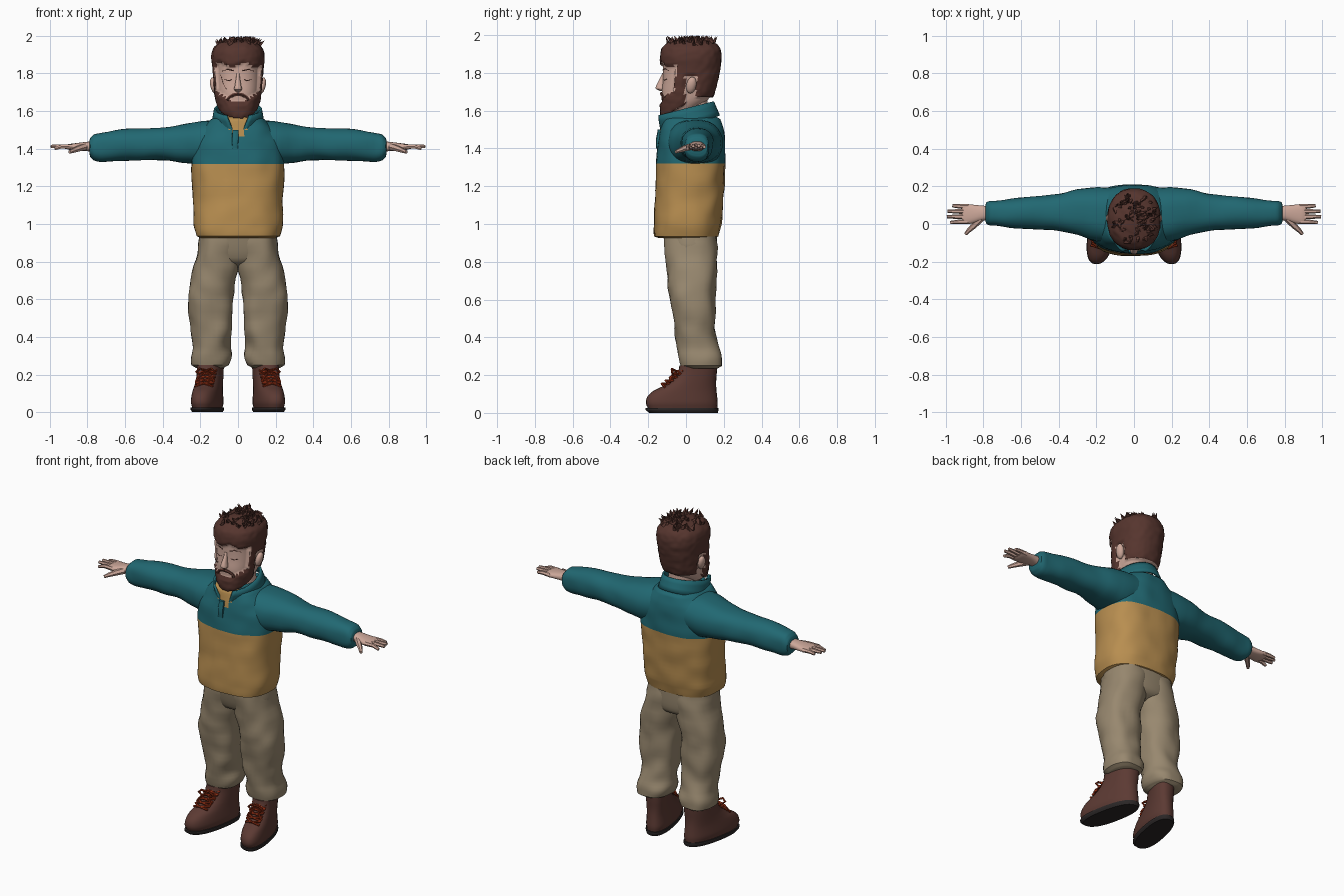
import bpy, bmesh, math, random
from mathutils import Vector, noise
from mathutils.bvhtree import BVHTree

if "Cube" in bpy.data.objects:
    bpy.data.objects.remove(bpy.data.objects["Cube"])

random.seed(4)


def material(name, r, g, b):
    m = bpy.data.materials.new(name)
    m.diffuse_color = [(c / 255 / 12.92 if c < 11 else ((c / 255 + .055) / 1.055) ** 2.4) for c in (r, g, b)] + [1]
    m.use_nodes = True
    m.node_tree.nodes["Principled BSDF"].inputs["Base Color"].default_value = m.diffuse_color
    return m


TEAL = material("teal cloth", 33, 104, 114)
OCHRE = material("ochre cloth", 184, 142, 80)
KHAKI = material("khaki cloth", 152, 136, 111)
SKIN = material("skin", 205, 168, 154)
HAIR = material("brown hair", 86, 53, 46)
LEATHER = material("boot leather", 92, 58, 51)
LACE = material("red lace", 142, 46, 20)
SOLE = material("dark sole", 42, 38, 38)


def finish(name, bm, mats, rule=None, angle=40):
    bmesh.ops.recalc_face_normals(bm, faces=bm.faces)
    me = bpy.data.meshes.new(name)
    if rule:
        for f in bm.faces:
            f.material_index = rule(f.calc_center_median())
    bm.to_mesh(me)
    bm.free()
    ob = bpy.data.objects.new(name, me)
    bpy.context.collection.objects.link(ob)
    for m in mats:
        me.materials.append(m)
    bpy.ops.object.select_all(action='DESELECT')
    ob.select_set(True)
    bpy.context.view_layer.objects.active = ob
    bpy.ops.object.shade_smooth_by_angle(angle=math.radians(angle))
    return ob


def spline(keys, steps):
    """Catmull-Rom through the key rings."""
    out = []
    for i in range(len(keys) - 1):
        p = [keys[max(i - 1, 0)], keys[i], keys[i + 1], keys[min(i + 2, len(keys) - 1)]]
        for k in range(steps):
            t = k / steps
            out.append([b + .5 * t * (c - a + t * (2 * a - 5 * b + 4 * c - d + t * (3 * (b - c) + d - a)))
                        for a, b, c, d in zip(*p)])
        # the ring position itself stays linear
            out[-1][0] = p[1][0] + t * (p[2][0] - p[1][0])
    return out + [list(keys[-1])]


def loft(keys, axis='z', n=32, steps=3, power=2.4, side=1, wrinkle=0, move=None):
    """Rings (t, u0, u1, v0, v1): t runs along the axis, u and v are the extents across it."""
    bm = bmesh.new()
    rows = []
    for t, u0, u1, v0, v1 in spline(keys, steps):
        row = []
        for i in range(n):
            a = 2 * math.pi * i / n
            c, s = math.cos(a), math.sin(a)
            u = (u0 + u1) / 2 + (u1 - u0) / 2 * math.copysign(abs(c) ** (2 / power), c)
            v = (v0 + v1) / 2 + (v1 - v0) / 2 * math.copysign(abs(s) ** (2 / power), s)
            co = Vector((u, v, t)) if axis == 'z' else Vector((t, u, v))
            if wrinkle:
                k = wrinkle * noise.noise(co * 11)
                co += Vector((c, s, 0) if axis == 'z' else (0, c, s)) * k
            if move:
                co = move(co)
            co.x *= side
            row.append(bm.verts.new(co))
        rows.append(row)
    for a, b in zip(rows, rows[1:]):
        for i in range(n):
            bm.faces.new((a[i], a[(i + 1) % n], b[(i + 1) % n], b[i]))
    bm.faces.new(rows[0])
    bm.faces.new(rows[-1])
    return bm


def tube(name, paths, radius, mat, taper=1.0):
    cu = bpy.data.curves.new(name, 'CURVE')
    cu.dimensions, cu.bevel_depth, cu.bevel_resolution, cu.use_fill_caps = '3D', radius, 1, True
    for pts in paths:
        sp = cu.splines.new('POLY')
        sp.points.add(len(pts) - 1)
        for i, (p, q) in enumerate(zip(sp.points, pts)):
            p.co = (*q, 1)
            p.radius = 1 + (taper - 1) * i / (len(pts) - 1)
    cu.materials.append(mat)
    ob = bpy.data.objects.new(name, cu)
    bpy.context.collection.objects.link(ob)
    bpy.ops.object.select_all(action='DESELECT')
    ob.select_set(True)
    bpy.context.view_layer.objects.active = ob
    bpy.ops.object.convert(target='MESH')
    bpy.ops.object.shade_smooth_by_angle(angle=math.radians(50))


# Jacket body: ochre below the chest seam, teal yoke, ochre lining in the open neck
body = loft([(.925, -.2, .2, -.14, .15), (.935, -.222, .222, -.168, .172), (1.0, -.236, .236, -.17, .186),
             (1.15, -.238, .238, -.163, .2), (1.32, -.248, .248, -.155, .208), (1.43, -.235, .235, -.148, .207),
             (1.5, -.2, .2, -.135, .2), (1.555, -.145, .145, -.125, .18), (1.575, -.115, .115, -.1, .15)],
            n=72, steps=6, power=2.6, wrinkle=.007)
finish("jacket_body", body, [OCHRE, TEAL],
       lambda c: 0 if c.z < 1.32 or (c.y < 0 and c.z > 1.46 and abs(c.x) < (c.z - 1.45) * .8) else 1)

# Stand-up collar, open and flared at the front
bm = bmesh.new()
rows = []
for j in range(4):
    t = j / 3
    gap = math.radians(6 + 24 * t)
    row = []
    for i in range(41):
        a = gap + (2 * math.pi - 2 * gap) * i / 40
        c, s = math.cos(a), math.sin(a)
        row.append(bm.verts.new(((.142 - .014 * t) * s, .025 - .035 * t - (.155 + .003 * t) * c,
                                 1.525 + .085 * t - (.05 - .01 * t) * c)))
    rows.append(row)
for a, b in zip(rows, rows[1:]):
    for i in range(40):
        bm.faces.new((a[i], a[i + 1], b[i + 1], b[i]))
collar = finish("collar", bm, [TEAL])
collar.modifiers.new("thickness", 'SOLIDIFY').thickness = .012

# Front placket
finish("placket", loft([(1.40, -.03, 0, -.158, -.13), (1.44, -.032, .002, -.16, -.13), (1.5, -.03, .004, -.15, -.12)],
                       n=12, power=5), [TEAL])

# Trousers seat
finish("trouser_seat", loft([(.765, -.05, .05, -.02, .09), (.80, -.16, .16, -.08, .15), (.86, -.212, .212, -.105, .164),
                             (.97, -.2, .2, -.125, .165)], n=40), [KHAKI])

# Head: skin, with hair and beard raised from the same surface
def is_hair(c):
    x = abs(c.x)
    if c.z > 1.845 + .012 * math.sin(c.x * 50):
        return True
    if c.y > .055:
        return c.z > 1.675
    if c.y > -.005:
        return c.z > 1.785
    if c.z < 1.575 + (c.y + .11) * .55:
        return False
    return c.y > -.06 + max(0, c.z - 1.72) * .1 or c.z < 1.645 or (x > .04 and c.z < 1.655 + (x - .04) * .7)


def hair_push(co):
    out = Vector((co.x, co.y - .02, (co.z - 1.83) * .5)).normalized()
    return co + out * (.014 + .004 * noise.noise(co * 40)) if is_hair(co) else co


HEAD = [(1.558, -.1, -.05), (1.572, -.12, -.01), (1.6, -.127, .05), (1.65, -.126, .11), (1.7, -.128, .14),
        (1.76, -.122, .155), (1.82, -.122, .168), (1.88, -.124, .174), (1.925, -.115, .168), (1.955, -.085, .14),
        (1.968, -.03, .09)]
WIDE = [.03, .055, .085, .105, .114, .119, .121, .128, .12, .09, .04]
head = loft([(z, -w, w, a, b) for (z, a, b), w in zip(HEAD, WIDE)], n=80, steps=5, power=2.3, move=hair_push)
bmesh.ops.recalc_face_normals(head, faces=head.faces)
skull = BVHTree.FromBMesh(head)
finish("head", head, [SKIN, HAIR], lambda c: int(is_hair(c)), 60)
finish("neck", loft([(1.5, -.09, .09, -.06, .13), (1.6, -.075, .075, -.03, .115), (1.72, -.07, .07, -.03, .115)]), [SKIN])

# Hair tufts swept over the crown and fringe
bm = bmesh.new()
for i in range(90):
    a, r = random.uniform(0, 2 * math.pi), math.sqrt(random.random())
    hit, nor, _, _ = skull.ray_cast(Vector((.118 * r * math.cos(a), .025 + .135 * r * math.sin(a), 2.2)), Vector((0, 0, -1)))
    if hit is None or hit.z < 1.88:
        continue
    lean = Vector((random.uniform(-.6, .6), random.uniform(-.7, .3), .35))
    d = (lean + Vector((nor.x, nor.y, abs(nor.z))) * .4).normalized()
    u = d.orthogonal().normalized()
    v = d.cross(u)
    base = [bm.verts.new(hit - d * .012 + u * .016 * math.cos(k * math.pi / 2) + v * .013 * math.sin(k * math.pi / 2))
            for k in range(4)]
    top = hit + d * random.uniform(.02, .04)
    top.z = min(top.z, 1.998)
    tip = bm.verts.new(top)
    for k in range(4):
        bm.faces.new((base[k], base[(k + 1) % 4], tip))
    bm.faces.new(base)
finish("hair_tufts", bm, [HAIR], angle=20)


def on_face(points, lift=.0):
    out = []
    for x, z in points:
        hit = skull.ray_cast(Vector((x, -1, z)), Vector((0, 1, 0)))[0]
        out.append((x, hit.y - lift, z))
    return out


# Face details
finish("nose", loft([(1.705, -.012, .012, -.14, -.11), (1.715, -.021, .021, -.16, -.11), (1.735, -.017, .017, -.157, -.11),
                     (1.77, -.011, .011, -.139, -.11), (1.8, -.008, .008, -.126, -.11)], n=14), [SKIN])
for s, side in ((1, "left"), (-1, "right")):
    tube(side + "_moustache", [on_face([(0, 1.69), (s * .025, 1.686), (s * .045, 1.674), (s * .058, 1.658)])], .011, HAIR, .7)
    tube(side + "_brow", [on_face([(s * .025, 1.815), (s * .055, 1.822), (s * .085, 1.812)])], .004, HAIR, .5)
    tube(side + "_eyelid", [on_face([(s * .032, 1.768), (s * .05, 1.762), (s * .07, 1.768)])], .0022, HAIR)
    bm = bmesh.new()
    bmesh.ops.create_uvsphere(bm, u_segments=14, v_segments=8, radius=1)
    for v in bm.verts:
        v.co = Vector((s * (.128 + .02 * v.co.x + .008 * v.co.z), .028 + .027 * v.co.y + .006 * v.co.z, 1.735 + .044 * v.co.z))
    finish(side + "_ear", bm, [SKIN])
tube("cheek_scar", [on_face([(-.092, 1.795), (-.08, 1.75), (-.062, 1.715)])], .0018, HAIR)


# Boot axis turns outward toward the toe
def toe_out(co):
    return Vector((co.x + .163 - .19 * (co.y + .02), co.y, co.z))


for s, side in ((1, "left"), (-1, "right")):
    # Sleeve with gathered cuff
    finish(side + "_sleeve", loft([(.08, -.1, .19, 1.33, 1.555), (.2, -.09, .195, 1.315, 1.548), (.3, -.06, .183, 1.325, 1.528),
                                   (.4, -.035, .16, 1.338, 1.512), (.5, -.028, .15, 1.34, 1.506), (.62, -.022, .14, 1.335, 1.502),
                                   (.72, -.012, .128, 1.33, 1.487), (.765, -.008, .122, 1.34, 1.475),
                                   (.785, .002, .112, 1.358, 1.455), (.79, .015, .095, 1.375, 1.44)],
                                  'x', side=s, wrinkle=.006), [TEAL])
    # Hand
    finish(side + "_palm", loft([(.76, .02, .095, 1.382, 1.44), (.81, .018, .098, 1.388, 1.436), (.86, .003, .103, 1.39, 1.43),
                                 (.9, .0, .106, 1.395, 1.425), (.915, .008, .098, 1.4, 1.42)], 'x', n=20, side=s), [SKIN])
    tube(side + "_fingers", [[(s * .88, y, 1.41), (s * (.88 + (x - .88) * .6), y + d / 2, 1.412), (s * x, y + d, z)]
                             for y, d, x, z in ((.014, -.006, .975, 1.4), (.04, -.002, .995, 1.412),
                                                (.066, .002, .99, 1.414), (.091, .006, .965, 1.408))], .0145, SKIN, .6)
    tube(side + "_thumb", [[(s * .815, .03, 1.41), (s * .85, -.008, 1.4), (s * .876, -.032, 1.39), (s * .895, -.054, 1.382)]],
         .02, SKIN, .45)
    # Trouser leg, bunched over the boot
    finish(side + "_trouser_leg", loft([(.235, .07, .215, .0, .165), (.25, .05, .243, -.028, .19), (.3, .036, .254, -.042, .193),
                                        (.35, .046, .24, -.045, .172), (.42, .038, .245, -.058, .156), (.5, .028, .254, -.07, .155),
                                        (.6, .02, .265, -.084, .156), (.68, .012, .25, -.093, .16), (.78, -.004, .235, -.103, .165),
                                        (.88, -.02, .212, -.115, .165), (.96, -.02, .2, -.12, .16)], side=s, wrinkle=.014), [KHAKI])
    # Boot and sole
    finish(side + "_boot", loft([(.02, -.068, .068, -.2, .165), (.05, -.075, .075, -.212, .168), (.085, -.073, .073, -.205, .165),
                                 (.115, -.07, .07, -.175, .162), (.14, -.068, .068, -.125, .16), (.17, -.067, .067, -.078, .16),
                                 (.21, -.067, .067, -.045, .163), (.25, -.068, .068, -.035, .165)],
                                n=28, side=s, move=toe_out), [LEATHER])
    finish(side + "_sole", loft([(.0, -.07, .07, -.195, .168), (.014, -.077, .077, -.212, .172), (.026, -.076, .076, -.214, .172)],
                                n=28, side=s, move=toe_out), [SOLE])
    # Laces: crossed bars up the instep, and a bow
    bars = []
    for i in range(5):
        y, z = -.128 + .021 * i, .15 + .017 * i
        for k in (1, -1):
            pts = [(-.048 * k, y + .016, z - .012), (0, y, z + .004), (.048 * k, y + .03, z + .004)]
            bars.append([(s * p.x, p.y, p.z) for p in (toe_out(Vector(q)) for q in pts)])
    for k in (1, -1):
        pts = [(0, -.05, .22), (.03 * k, -.075, .232), (.05 * k, -.072, .215), (.03 * k, -.07, .2), (0, -.05, .218),
               (.035 * k, -.085, .185), (.05 * k, -.085, .16)]
        bars.append([(s * p.x, p.y, p.z) for p in (toe_out(Vector(q)) for q in pts)])
    tube(side + "_laces", bars, .0065, LACE)
